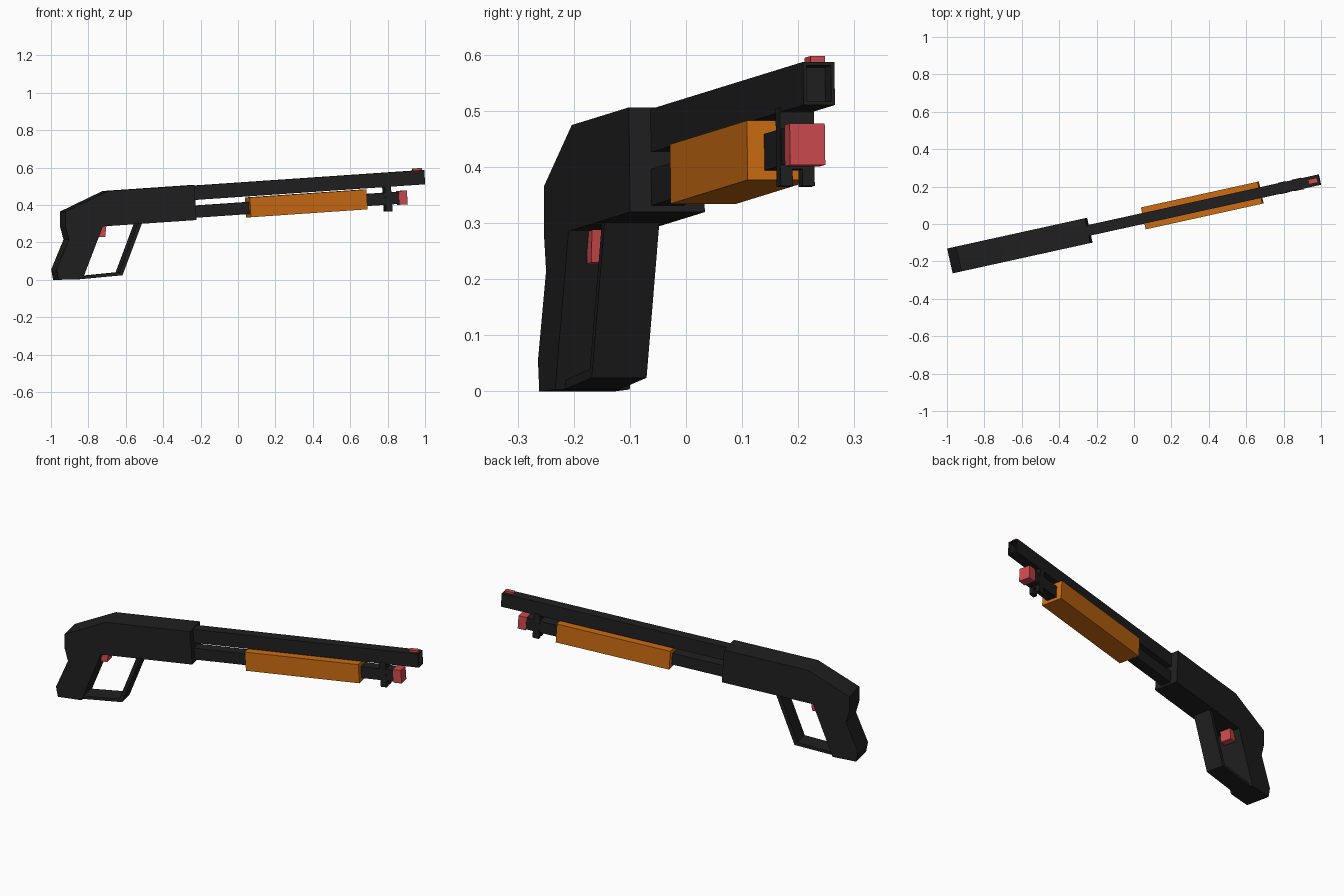
import bpy
import bmesh
import math

if "Cube" in bpy.data.objects:
    bpy.data.objects.remove(bpy.data.objects["Cube"])

# Whole model is built along X, then pitched up and turned
PITCH, YAW = math.radians(3.8), math.radians(12.4)
OFFSET = (0, 0.019, 0)


def material(name, rgb):
    m = bpy.data.materials.new(name)
    m.diffuse_color = (*rgb, 1)
    m.use_nodes = True
    m.node_tree.nodes["Principled BSDF"].inputs["Base Color"].default_value = m.diffuse_color
    return m


BLACK = material("matte_black", (0.0145, 0.0145, 0.0145))
ORANGE = material("orange", (0.60, 0.15, 0.006))
RED = material("soft_red", (0.62, 0.07, 0.075))


def finish(name, bm, mat):
    bmesh.ops.recalc_face_normals(bm, faces=bm.faces)
    mesh = bpy.data.meshes.new(name)
    bm.to_mesh(mesh)
    bm.free()
    mesh.materials.append(mat)
    ob = bpy.data.objects.new(name, mesh)
    ob.rotation_euler = (0, -PITCH, YAW)
    ob.location = OFFSET
    bpy.context.collection.objects.link(ob)
    return ob


def profile(name, pts, half, mat, y=0.0, bore=None):
    """Side profile (x, z) extruded to y +- half; bore = (wall, depth) hollows the front end."""
    bm = bmesh.new()
    base = bm.faces.new([bm.verts.new((x, y - half, z)) for x, z in pts])
    ext = bmesh.ops.extrude_face_region(bm, geom=[base])
    for v in ext["geom"]:
        if isinstance(v, bmesh.types.BMVert):
            v.co.y += 2 * half
    bmesh.ops.recalc_face_normals(bm, faces=bm.faces)
    if bore:
        front = max(bm.faces, key=lambda f: f.calc_center_median().x)
        bmesh.ops.inset_region(bm, faces=[front], thickness=bore[0])
        hole = bmesh.ops.extrude_face_region(bm, geom=[front])
        bmesh.ops.delete(bm, geom=[front], context="FACES_ONLY")
        for v in hole["geom"]:
            if isinstance(v, bmesh.types.BMVert):
                v.co.x -= bore[1]
    return finish(name, bm, mat)


def box(name, x0, x1, z0, z1, half, mat, y=0.0, bore=None):
    return profile(name, [(x0, z0), (x1, z0), (x1, z1), (x0, z1)], half, mat, y, bore)


# Receiver with pistol grip
profile("receiver_and_grip", [
    (-0.22, 0.522), (-0.694, 0.522), (-0.933, 0.428), (-0.938, 0.346),
    (-0.924, 0.277), (-1.002, 0.122), (-0.995, 0.066), (-0.863, 0.061),
    (-0.734, 0.335), (-0.22, 0.335)], 0.068, BLACK)

# Angled hand guard loop
profile("hand_guard", [
    (-0.514, 0.340), (-0.640, 0.067), (-0.875, 0.061), (-0.875, 0.077),
    (-0.655, 0.084), (-0.537, 0.340)], 0.050, BLACK)

# Trigger
profile("trigger", [(-0.755, 0.345), (-0.705, 0.345), (-0.717, 0.278), (-0.752, 0.278)],
        0.031, RED)

# Barrel with hollow muzzle, and sight
box("barrel", -0.23, 1.05, 0.442, 0.519, 0.0285, BLACK, bore=(0.009, 0.05))
box("front_sight", 0.992, 1.042, 0.515, 0.530, 0.013, RED)

# Magazine tube and end cap
box("magazine_tube", -0.23, 0.91, 0.347, 0.412, 0.029, BLACK)
box("tube_cap", 0.902, 0.947, 0.342, 0.416, 0.032, RED)

# Barrel clamp with two lower prongs
box("barrel_clamp", 0.827, 0.862, 0.340, 0.450, 0.031, BLACK)
for side, label in ((-1, "right"), (1, "left")):
    box("clamp_prong_" + label, 0.827, 0.862, 0.310, 0.345, 0.011, BLACK, y=side * 0.020)

# Sliding pump handle
box("pump_handle", 0.08, 0.72, 0.330, 0.436, 0.060, ORANGE)
